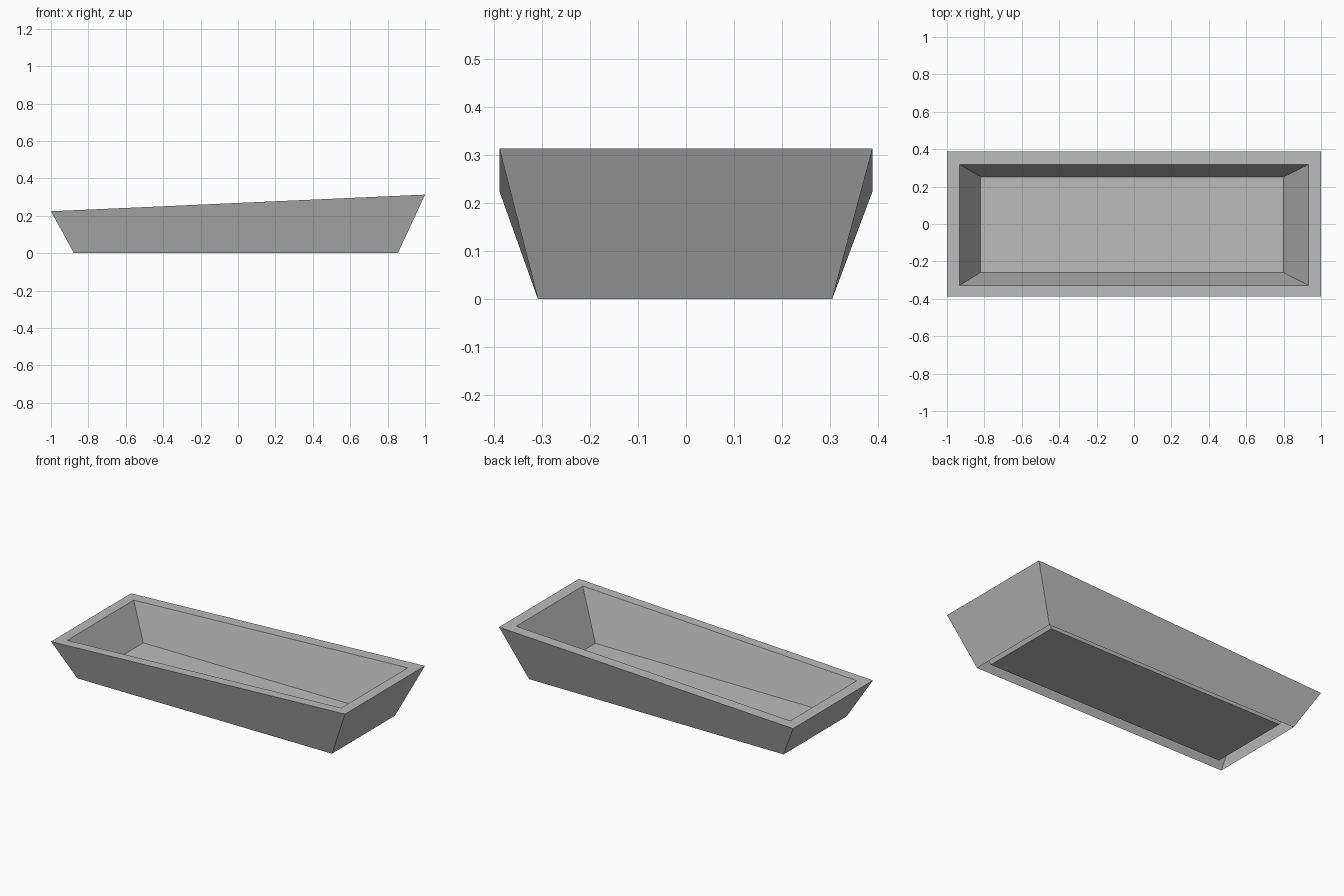
import bpy
import bmesh

cube = bpy.data.objects.get("Cube")
if cube:
    bpy.data.objects.remove(cube, do_unlink=True)

# Plain grey material
grey = bpy.data.materials.new("grey")
grey.use_nodes = True
colour = (0.5, 0.5, 0.5, 1)
grey.diffuse_color = colour
grey.node_tree.nodes["Principled BSDF"].inputs["Base Color"].default_value = colour


def rim_height(x):
    """Height of the sloping rim plane."""
    return 0.2685 + 0.0445 * x


def floor_height(x):
    return 0.02


def base_height(x):
    return 0.0


def add_ring(bm, x0, x1, y0, y1, height):
    """Four corners, anticlockwise seen from above."""
    corners = ((x0, y0), (x1, y0), (x1, y1), (x0, y1))
    return [bm.verts.new((x, y, height(x))) for x, y in corners]


# Open-bottomed tray: outer walls, sloping rim, inner walls, raised floor
bm = bmesh.new()
rings = [
    add_ring(bm, -0.877, 0.855, -0.308, 0.304, base_height),
    add_ring(bm, -1, 1, -0.388, 0.388, rim_height),
    add_ring(bm, -0.932, 0.932, -0.328, 0.318, rim_height),
    add_ring(bm, -0.82, 0.798, -0.259, 0.251, floor_height),
]
for a, b in zip(rings, rings[1:]):
    for i in range(4):
        j = (i + 1) % 4
        bm.faces.new((a[i], a[j], b[j], b[i]))
bm.faces.new(rings[-1])

mesh = bpy.data.meshes.new("tray")
bm.to_mesh(mesh)
bm.free()
mesh.materials.append(grey)
tray = bpy.data.objects.new("tray", mesh)
bpy.context.collection.objects.link(tray)
